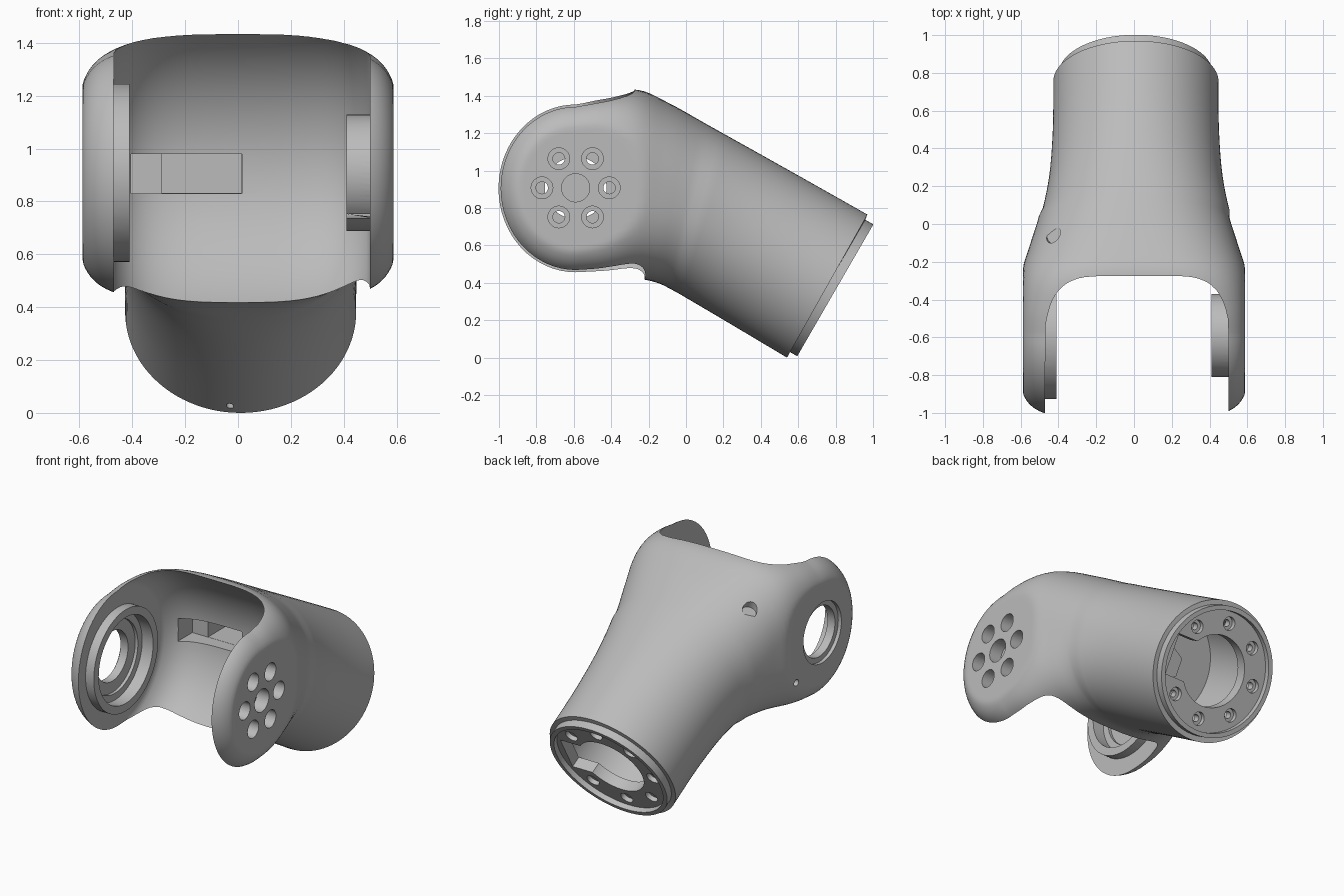
import bpy, bmesh
from math import sin, cos, pi, radians, copysign
from mathutils import Matrix, Vector

cube = bpy.data.objects.get("Cube")
if cube:
    bpy.data.objects.remove(cube, do_unlink=True)

grey = bpy.data.materials.new("satin_grey")
grey.use_nodes = True
grey.diffuse_color = (0.5, 0.5, 0.5, 1)
grey.node_tree.nodes["Principled BSDF"].inputs["Base Color"].default_value = (0.5, 0.5, 0.5, 1)

JOINT = Matrix.Translation((0, -0.59, 0.908)) @ Matrix.Rotation(pi / 2, 4, 'Y')      # local z = +x
TUBE = Matrix.Translation((0.01, 0.755, 0.385)) @ Matrix.Rotation(radians(-120), 4, 'X')  # local z = outward
WIDE = 0.588


def make(name, bm):
    bmesh.ops.recalc_face_normals(bm, faces=bm.faces)
    me = bpy.data.meshes.new(name)
    bm.to_mesh(me)
    bm.free()
    me.materials.append(grey)
    ob = bpy.data.objects.new(name, me)
    bpy.context.collection.objects.link(ob)
    return ob


def cyl(bm, frame, r, z0, z1, at=(0, 0), n=64):
    place = frame @ Matrix.Translation((at[0], at[1], (z0 + z1) / 2))
    bmesh.ops.create_cone(bm, cap_ends=True, segments=n, radius1=r, radius2=r,
                          depth=z1 - z0, matrix=place)


def box(bm, lo, hi, frame=Matrix()):
    lo, hi = Vector(lo), Vector(hi)
    bmesh.ops.create_cube(bm, size=1, matrix=frame @ Matrix.Translation((lo + hi) / 2)
                          @ Matrix.Diagonal((*(hi - lo), 1)))


def combine(body, bm, op='DIFFERENCE'):
    # apply a boolean with a throwaway tool
    tool = make("tool", bm)
    mod = body.modifiers.new("cut", 'BOOLEAN')
    mod.operation, mod.solver, mod.object = op, 'EXACT', tool
    bpy.context.view_layer.objects.active = body
    bpy.ops.object.modifier_apply(modifier=mod.name)
    bpy.data.objects.remove(tool, do_unlink=True)


def cylinders(body, op, *specs):
    # each spec is applied one after another, so tools may overlap
    for spec in specs:
        bm = bmesh.new()
        cyl(bm, *spec)
        combine(body, bm, op)


def spow(v, e):
    return copysign(abs(v) ** e, v)


# Outer body: stations are bottom y z, top y z, half width, squareness
STATIONS = [
    (0.54, 0.0, 0.97, 0.765, 0.437, 2.0),
    (0.28, 0.155, 0.71, 0.912, 0.44, 2.0),
    (0.06, 0.285, 0.42, 1.075, 0.46, 2.1),
    (-0.07, 0.36, 0.13, 1.237, 0.505, 2.3),
    (-0.16, 0.402, -0.09, 1.36, 0.555, 2.7),
    (-0.28, 0.425, -0.26, 1.432, 0.598, 3.3),
    (-0.45, 0.428, -0.45, 1.41, 0.608, 4.6),
    (-0.59, 0.427, -0.59, 1.383, 0.61, 5.0),
]
# Tube end and hollow chamber: radius and distance along the tube
HOLLOW = [(0.36, -0.56), (0.36, -0.06), (0.225, -0.06), (0.225, 0.015),
          (0.378, 0.015), (0.378, 0.05), (0.407, 0.05), (0.407, 0.0)]
N, STEPS, TURN = 96, 5, 32


def catmull(p, t):
    a, b, c, d = p
    return b + 0.5 * t * (c - a + t * (2 * a - 5 * b + 4 * c - d + t * (3 * (b - c) + d - a)))


def fine_stations():
    last = len(STATIONS) - 1
    for i in range(last):
        four = [STATIONS[max(0, min(last, i + k))] for k in (-1, 0, 1, 2)]
        for s in range(STEPS):
            yield [catmull(p, s / STEPS) for p in zip(*four)]
    yield STATIONS[-1]


def build_body():
    bm = bmesh.new()
    turns = [2 * pi * j / N for j in range(N)]
    rings = [[bm.verts.new(TUBE @ Vector((r * cos(a), -r * sin(a), z))) for a in turns]
             for r, z in HOLLOW]
    for by, bz, ty, tz, w, n in fine_stations():
        ring = []
        for a in turns:
            x = max(-WIDE, min(WIDE, w * spow(cos(a), 2 / n)))
            v = 0.5 + 0.5 * spow(sin(a), 2 / n)
            shift = 0.01 if n < 2.25 else 0
            ring.append(bm.verts.new((x + shift, by + (ty - by) * v, bz + (tz - bz) * v)))
        rings.append(ring)
    bm.faces.new(rings[0])
    for p, q in zip(rings, rings[1:]):
        for j in range(N):
            k = (j + 1) % N
            bm.faces.new((p[j], p[k], q[k], q[j]))
    # rounded front: turn the top half of the last ring down to its bottom half
    end, half = rings[-1], N // 2
    mid = (STATIONS[-1][1] + STATIONS[-1][3]) / 2
    rows = [end[:half + 1]]
    for k in range(1, TURN):
        f = pi * k / TURN
        row = [end[0]]
        for v in end[1:half]:
            r = v.co.z - mid
            row.append(bm.verts.new((v.co.x, v.co.y - 0.92 * r * sin(f), mid + r * cos(f))))
        rows.append(row + [end[half]])
    rows.append([end[0]] + end[:half - 1:-1])
    for p, q in zip(rows, rows[1:]):
        for j in range(half):
            bm.faces.new(list(dict.fromkeys((p[j], p[j + 1], q[j + 1], q[j]))))
    return make("arm_link_body", bm)


body = build_body()

# Barrel shaped clearance between the fork arms, with flat ends
bm = bmesh.new()
verts = []
for k in range(49):
    c, s = spow(cos(pi * k / 48), 0.5), abs(sin(pi * k / 48)) ** 0.5
    x = max(-0.47, min(0.5, (0.545 if c > 0 else 0.515) * c))
    verts.append(bm.verts.new((0, 0 if k in (0, 48) else 0.612 * s, x)))
edges = [bm.edges.new(e) for e in zip(verts, verts[1:])]
bmesh.ops.spin(bm, geom=verts + edges, cent=(0, 0, 0), axis=(0, 0, 1), angle=2 * pi, steps=96)
bmesh.ops.remove_doubles(bm, verts=bm.verts, dist=0.0005)
bm.transform(JOINT)
combine(body, bm)

# Bearing bosses inside the arms
cylinders(body, 'UNION', (JOINT, 0.337, -0.53, -0.41), (JOINT, 0.22, 0.41, 0.55))

# Bearing seat in the open arm and centre hole in the closed arm
cylinders(body, 'DIFFERENCE',
          (JOINT, 0.285, -0.49, -0.4), (JOINT, 0.24, -0.51, -0.4),
          (JOINT, 0.165, -0.7, -0.4), (JOINT, 0.2, -0.7, -0.565),
          (JOINT, 0.075, 0.5, 0.7))

# Bolt circle in the closed arm
ring6 = [(0.18 * sin(k * pi / 3), 0.18 * cos(k * pi / 3)) for k in range(6)]
for r, z0 in ((0.058, 0.5), (0.032, 0.35)):
    bm = bmesh.new()
    for at in ring6:
        cyl(bm, JOINT, r, z0, 0.7, at, 32)
    combine(body, bm)

# Hexagonal pockets in the chamber floor
bm = bmesh.new()
pockets = [(0, 0)] + [(0.215 * cos(k * pi / 3 + pi / 6), 0.215 * sin(k * pi / 3 + pi / 6)) for k in range(6)]
for at in pockets:
    cyl(bm, TUBE, 0.113, -0.65, -0.5, at, 6)
combine(body, bm)

# Flange screw holes
for r, z0 in ((0.042, -0.015), (0.022, -0.1)):
    bm = bmesh.new()
    for k in range(1, 8):
        a = k * pi / 4 + 0.02
        cyl(bm, TUBE, r, z0, 0.08, (0.305 * cos(a), 0.305 * sin(a)), 24)
    combine(body, bm)

# Stepped cable window in the fork and connector notch in the flange
for frame, lo, hi in ((Matrix(), (-0.405, -0.2, 0.83), (0.015, 0.1, 0.98)),
                      (Matrix(), (-0.29, -0.1, 0.831), (0.014, 0.3, 0.979)),
                      (TUBE, (0.1, -0.13, -0.1), (0.33, 0.13, 0.09))):
    bm = bmesh.new()
    box(bm, lo, hi, frame)
    combine(body, bm)

# Small access holes in the outer skin
slant = Matrix.Translation((-0.42, -0.06, 1.2)) @ Vector((-0.4, 0.1, 0.9)).to_track_quat('Z', 'Y').to_matrix().to_4x4()
pin = Matrix.Translation((-0.03, 0.5, 0.03))
cylinders(body, 'DIFFERENCE',
          (slant, 0.045, 0.0, 0.3, (0, 0), 32),
          (JOINT, 0.022, -0.7, -0.53, (0.23, 0.27), 24),
          (pin, 0.014, -0.1, 0.05, (0, 0), 16))

bpy.ops.object.select_all(action='DESELECT')
body.select_set(True)
bpy.context.view_layer.objects.active = body
bpy.ops.object.shade_smooth_by_angle(angle=radians(30))
